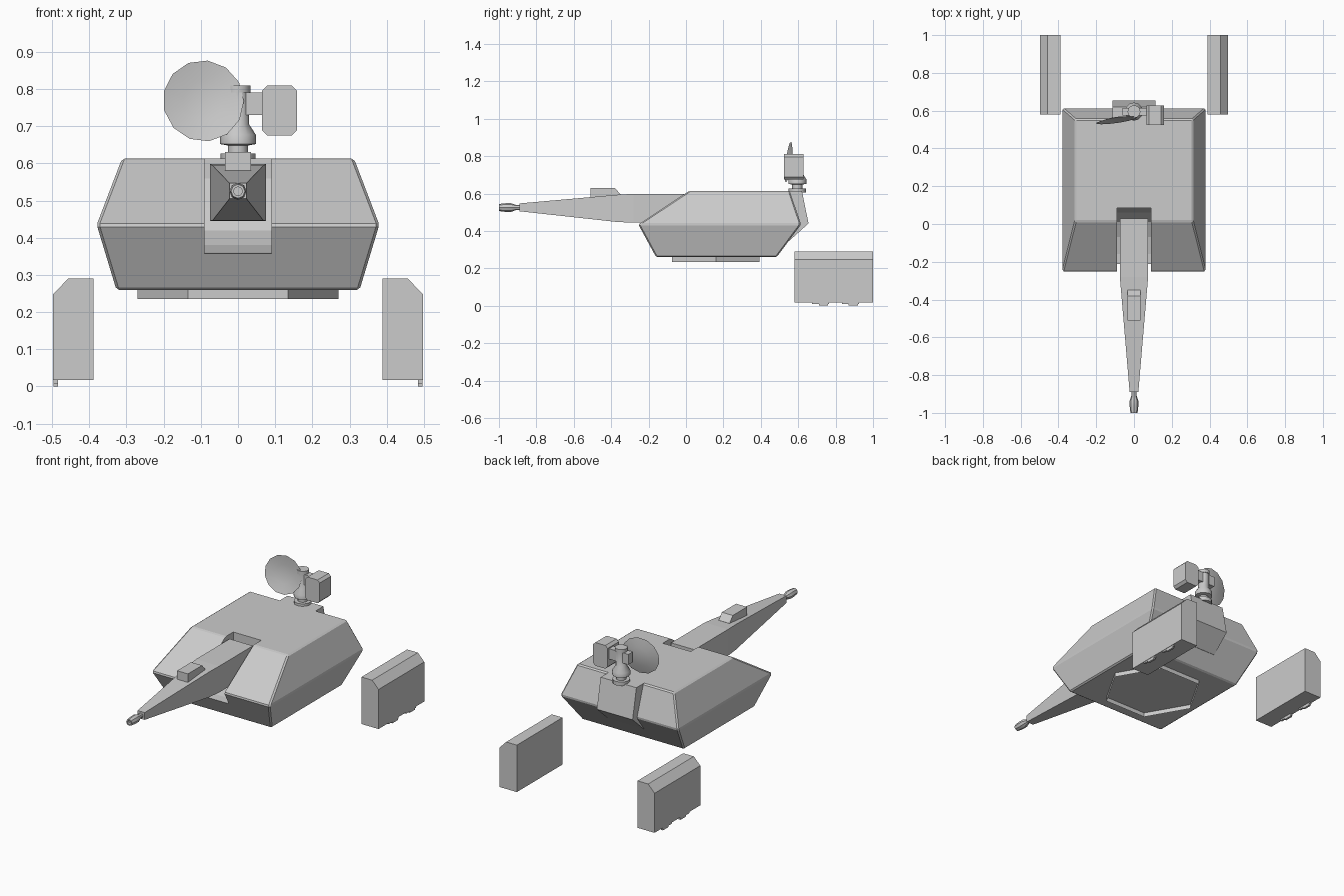
import bpy, bmesh, math
from mathutils import Matrix, Vector

if "Cube" in bpy.data.objects:
    bpy.data.objects.remove(bpy.data.objects["Cube"])


def finish(name, bm, smooth=None):
    bmesh.ops.recalc_face_normals(bm, faces=bm.faces)
    me = bpy.data.meshes.new(name)
    bm.to_mesh(me)
    bm.free()
    ob = bpy.data.objects.new(name, me)
    bpy.context.collection.objects.link(ob)
    if smooth:
        bpy.ops.object.select_all(action='DESELECT')
        ob.select_set(True)
        bpy.context.view_layer.objects.active = ob
        bpy.ops.object.shade_smooth_by_angle(angle=math.radians(smooth))
    return ob


def loft(name, rings, bevel=0, caps=True, smooth=None):
    """Skin a list of closed rings of points."""
    bm = bmesh.new()
    vs = [[bm.verts.new(p) for p in r] for r in rings]
    n = len(vs[0])
    for a, b in zip(vs, vs[1:]):
        for i in range(n):
            bm.faces.new((a[i], a[(i + 1) % n], b[(i + 1) % n], b[i]))
    if caps:
        bm.faces.new(vs[0])
        bm.faces.new(vs[-1])
    if bevel:
        bmesh.ops.recalc_face_normals(bm, faces=bm.faces)
        bmesh.ops.bevel(bm, geom=bm.edges[:], offset=bevel, segments=1,
                        affect='EDGES', profile=0.5)
    return finish(name, bm, smooth)


def rect_z(x, y0, y1, z):
    return [(-x, y0, z), (x, y0, z), (x, y1, z), (-x, y1, z)]


def rect_y(x, z0, z1, y):
    return [(-x, y, z0), (x, y, z0), (x, y, z1), (-x, y, z1)]


def prism_x(name, prof, x0, x1):
    """Extrude a (y, z) profile across x."""
    return loft(name, [[(x, y, z) for y, z in prof] for x in (x0, x1)])


def box(name, x0, x1, y0, y1, z0, z1, bevel=0):
    r = [[(x0, y0, z), (x1, y0, z), (x1, y1, z), (x0, y1, z)] for z in (z0, z1)]
    return loft(name, r, bevel)


def turned(name, steps, n, c, axis='Z', smooth=35):
    """Stack of (position, radius) circles along an axis."""
    rings = []
    for h, r in steps:
        ring = []
        for i in range(n):
            a = 2 * math.pi * i / n
            u, v = r * math.cos(a), r * math.sin(a)
            ring.append((c[0] + u, c[1] + v, h) if axis == 'Z' else (c[0] + u, h, c[1] + v))
        rings.append(ring)
    return loft(name, rings, smooth=smooth)


# turret body with chamfered edges
turret = loft("turret_body", [rect_z(0.327, -0.16, 0.485, 0.26),
                              rect_z(0.38, -0.255, 0.615, 0.435),
                              rect_z(0.312, 0.015, 0.555, 0.613)], bevel=0.007)

# gun slot with a curved floor
slot = prism_x("slot_cutter", [(0.085, 0.7), (0.085, 0.56), (0.06, 0.48), (0.01, 0.42),
                               (-0.07, 0.38), (-0.16, 0.36), (-0.4, 0.35), (-0.4, 0.7)],
               -0.09, 0.09)
mod = turret.modifiers.new("slot", 'BOOLEAN')
mod.operation, mod.solver, mod.object = 'DIFFERENCE', 'EXACT', slot
bpy.context.view_layer.objects.active = turret
bpy.ops.object.modifier_apply(modifier="slot")
bpy.data.objects.remove(slot)

# hexagonal turret ring, open underneath
loft("turret_ring", [[(0.27 * math.cos(i * math.pi / 3), 0.16 + 0.27 * math.sin(i * math.pi / 3), z)
                      for i in range(6)] for z in (0.235, 0.265)], caps=False)

# tapered gun housing
loft("gun_housing", [rect_y(0.075, 0.445, 0.598, 0.03), rect_y(0.075, 0.445, 0.598, -0.28),
                     rect_y(0.068, 0.447, 0.594, -0.36), rect_y(0.023, 0.505, 0.547, -0.89)])

# muzzle with a bore
turned("muzzle", [(-0.88, 0.014), (-0.91, 0.014), (-0.935, 0.023), (-0.965, 0.023),
                  (-1.0, 0.019), (-1.0, 0.012), (-0.96, 0.012)], 8, (0, 0.525), 'Y')

# sight on the gun
prism_x("gun_sight", [(-0.51, 0.57), (-0.51, 0.63), (-0.38, 0.63), (-0.35, 0.595), (-0.35, 0.58)],
        -0.035, 0.035)

# rear equipment box
prism_x("rear_box", [(0.5, 0.613), (0.62, 0.613), (0.655, 0.44), (0.55, 0.345), (0.5, 0.345)],
        -0.115, 0.115)

# radar pedestal and mast
turned("radar_pedestal", [(0.605, 0.047), (0.627, 0.047), (0.627, 0.027), (0.648, 0.027),
                          (0.652, 0.048), (0.677, 0.048), (0.705, 0.03), (0.79, 0.03), (0.79, 0.034), (0.81, 0.034)],
       12, (0, 0.595))

# radar arm
box("radar_arm", -0.06, 0.07, 0.575, 0.615, 0.73, 0.79)

# sensor box with clipped corners
c = 0.014
x0, x1, z0, z1 = 0.065, 0.158, 0.675, 0.81
sec = [(x0 + c, z0), (x1 - c, z0), (x1, z0 + c), (x1, z1 - c),
       (x1 - c, z1), (x0 + c, z1), (x0, z1 - c), (x0, z0 + c)]
loft("sensor_box", [[(x, y, z) for x, z in sec] for y in (0.525, 0.628)])

# shallow radar dish facing forward, slightly tilted
bm = bmesh.new()
rings = []
for r, d in ((0.11, 0.0), (0.055, 0.012)):
    rings.append([bm.verts.new((r * math.cos(2 * math.pi * i / 13), d, r * math.sin(2 * math.pi * i / 13)))
                  for i in range(13)])
mid = bm.verts.new((0, 0.015, 0))
for i in range(13):
    j = (i + 1) % 13
    bm.faces.new((rings[0][i], rings[0][j], rings[1][j], rings[1][i]))
    bm.faces.new((rings[1][i], rings[1][j], mid))
dish = finish("radar_dish", bm, 40)
dish.data.transform(Matrix.Translation(Vector((-0.093, 0.548, 0.768)))
                    @ Matrix.Rotation(math.radians(8), 4, 'Z')
                    @ Matrix.Rotation(math.radians(-7), 4, 'X'))

# rear side pods with a chamfered outer top edge and small hinge tabs
for side, s in (("left", -1), ("right", 1)):
    prof = [(0.388, 0.017), (0.498, 0.017), (0.498, 0.247), (0.457, 0.29), (0.388, 0.29)]
    loft(side + "_pod", [[(s * x, y, z) for x, z in prof] for y in (0.58, 1.0)])
    for k, y in enumerate((0.72, 0.88)):
        a, b = sorted((s * 0.484, s * 0.496))
        box(f"{side}_pod_tab_{k + 1}", a, b, y - 0.045, y + 0.045, 0.008, 0.02)
        box(f"{side}_pod_tab_pin_{k + 1}", a, b, y - 0.01, y + 0.04, 0.0, 0.01)
